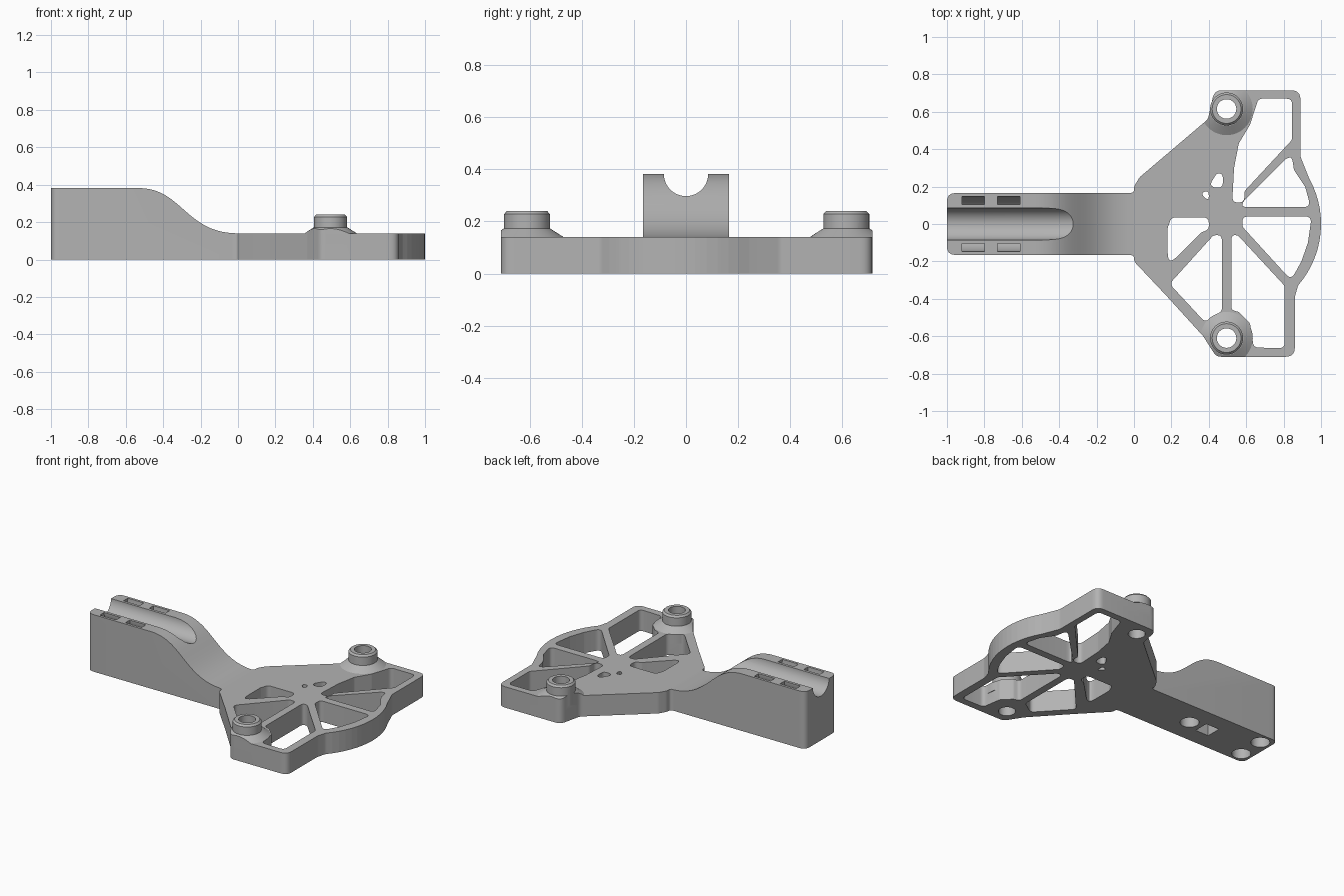
import bpy, bmesh, math
from mathutils import Vector

if "Cube" in bpy.data.objects:
    bpy.data.objects.remove(bpy.data.objects["Cube"])

grey = bpy.data.materials.new("matte_grey")
grey.use_nodes = True
grey.diffuse_color = (0.45, 0.45, 0.45, 1)
grey.node_tree.nodes["Principled BSDF"].inputs["Base Color"].default_value = grey.diffuse_color

H = 0.14          # plate thickness
TOP = 0.382       # height of the raised arm


def fillet(points, radius, steps=6):
    """Round every corner of a closed polygon."""
    pts, out = [Vector(p) for p in points], []
    for i, p in enumerate(pts):
        a, b = pts[i - 1] - p, pts[(i + 1) % len(pts)] - p
        turn = max(0.05, math.pi - a.angle(b))
        cut = radius * math.tan(min(turn, 2.4) / 2)
        s = p + a.normalized() * min(cut, a.length * 0.48)
        e = p + b.normalized() * min(cut, b.length * 0.48)
        for k in range(steps + 1):
            t = k / steps
            out.append(s * (1 - t) ** 2 + p * 2 * t * (1 - t) + e * t * t)
    return out


def prism(name, pts, axis, lo, hi):
    """Extrude a flat profile along an axis from lo to hi."""
    place = {"x": lambda p, d: (d, p[0], p[1]),
             "y": lambda p, d: (p[0], d, p[1]),
             "z": lambda p, d: (p[0], p[1], d)}[axis]
    bm = bmesh.new()
    face = bm.faces.new([bm.verts.new(place(p, lo)) for p in pts])
    ext = bmesh.ops.extrude_face_region(bm, geom=[face])
    shift = Vector(place((0, 0), hi - lo))
    bmesh.ops.translate(bm, verts=[v for v in ext["geom"] if isinstance(v, bmesh.types.BMVert)], vec=shift)
    bmesh.ops.recalc_face_normals(bm, faces=bm.faces)
    mesh = bpy.data.meshes.new(name)
    bm.to_mesh(mesh)
    bm.free()
    mesh.materials.append(grey)
    obj = bpy.data.objects.new(name, mesh)
    bpy.context.collection.objects.link(obj)
    return obj


def circle(x, y, r, n=40):
    return [(x + r * math.cos(2 * math.pi * i / n), y + r * math.sin(2 * math.pi * i / n)) for i in range(n)]


def arc(cx, cy, r, start, end, n=14):
    angles = [math.radians(start + (end - start) * i / n) for i in range(n + 1)]
    return [(cx + r * math.cos(a), cy + r * math.sin(a)) for a in angles]


def lathe(name, x, y, profile, n=48):
    """Closed solid of revolution from (radius, height) points."""
    bm = bmesh.new()
    rings = [[bm.verts.new((px, py, z)) for px, py in circle(x, y, r, n)] for r, z in profile]
    for a, b in zip(rings, rings[1:]):
        for i in range(n):
            j = (i + 1) % n
            bm.faces.new((a[i], a[j], b[j], b[i]))
    bm.faces.new(rings[0][::-1])
    bm.faces.new(rings[-1])
    mesh = bpy.data.meshes.new(name)
    bm.to_mesh(mesh)
    bm.free()
    mesh.materials.append(grey)
    obj = bpy.data.objects.new(name, mesh)
    bpy.context.collection.objects.link(obj)
    return obj


def combine(obj, others, operation):
    """Apply a boolean with each helper, then drop the helper."""
    for other in others:
        mod = obj.modifiers.new("cut", "BOOLEAN")
        mod.operation, mod.solver, mod.object = operation, "EXACT", other
        bpy.context.view_layer.update()
        graph = bpy.context.evaluated_depsgraph_get()
        mesh = bpy.data.meshes.new_from_object(obj.evaluated_get(graph))
        obj.modifiers.remove(mod)
        obj.data = mesh
        bpy.data.objects.remove(other)


def smooth(obj):
    bpy.ops.object.select_all(action="DESELECT")
    obj.select_set(True)
    bpy.context.view_layer.objects.active = obj
    bpy.ops.object.shade_smooth_by_angle(angle=math.radians(30))


# Plate outline: round nose on the right, two wings, narrow neck on the left
back = [(0.89, 0.36), (0.89, 0.715), (0.43, 0.715), (0.395, 0.56), (0.03, 0.25), (0, 0.2), (0, 0.165), (-0.06, 0.165)]
front = [(-0.06, -0.165), (0, -0.165), (0, -0.2), (0.17, -0.38), (0.37, -0.6), (0.44, -0.71),
         (0.86, -0.71), (0.86, -0.39)]
outline = fillet(arc(0.5, 0, 0.5, -41, 29) + back + front, 0.05)

# Arm with an S-shaped top
slope = []
for i in range(25):
    t = i / 24
    w = ((1 - t) ** 3, 3 * t * (1 - t) ** 2, 3 * t * t * (1 - t), t ** 3)
    slope.append((sum(a * b for a, b in zip(w, (-0.53, -0.3, -0.28, 0))),
                  TOP * (w[0] + w[1]) + H * (w[2] + w[3])))
arm = prism("arm", [(-1, 0), (-1, TOP)] + slope + [(0.06, H), (0.06, 0)], "y", -0.165, 0.165)
footprint = [(-1, -0.165), (0.2, -0.165), (0.2, 0.165), (-1, 0.165)]
combine(arm, [prism("footprint", fillet(footprint, 0.045), "z", -0.1, 0.5)], "INTERSECT")

# Groove along the arm, strap slots curving beneath it, and pockets underneath
cutters = [prism("groove", arc(0, TOP, 0.085, 180, 360, 32) + [(0.085, 0.6), (-0.085, 0.6)], "x", -1.1, 0.2)]
ring = [(-0.148, 0.45)] + arc(0, TOP, 0.148, 180, 360, 28) + [(0.148, 0.45), (0.103, 0.45)] \
    + arc(0, TOP, 0.103, 360, 180, 28) + [(-0.103, 0.45)]
cutters += [prism("strap_slot", ring, "x", x, x + 0.12) for x in (-0.92, -0.73)]
for x, y in ((-0.925, 0.09), (-0.925, -0.09), (-0.44, 0)):
    cutters.append(prism("pocket", circle(x, y, 0.058), "z", -0.1, 0.12))
cutters.append(prism("square_pocket", [(-0.63, -0.05), (-0.53, -0.05), (-0.53, 0.05), (-0.63, 0.05)], "z", -0.1, 0.1))
combine(arm, cutters, "DIFFERENCE")

# Openings between the spokes
openings = {
    "left": [(0.2, 0.035), (0.4, 0.035), (0.4, -0.03), (0.36, -0.045), (0.18, -0.225), (0.18, -0.02)],
    "front_left": [(0.47, -0.06), (0.425, -0.06), (0.19, -0.32), (0.38, -0.525), (0.47, -0.465)],
    "front_right": [(0.52, -0.06), (0.555, -0.06), (0.805, -0.33), (0.805, -0.665), (0.64, -0.66),
                    (0.62, -0.53), (0.56, -0.47), (0.52, -0.46)],
    "nose_front": [(0.58, 0.04), (0.95, 0.04), (0.93, -0.1), (0.895, -0.2), (0.84, -0.3), (0.58, -0.015)],
    "nose_back": [(0.575, 0.09), (0.945, 0.09), (0.915, 0.2), (0.855, 0.29), (0.845, 0.36), (0.815, 0.35), (0.585, 0.12)],
    "back_right": [(0.525, 0.115), (0.59, 0.115), (0.59, 0.175), (0.845, 0.45), (0.845, 0.67), (0.665, 0.67),
                   (0.62, 0.53), (0.56, 0.43), (0.535, 0.3)],
    "small_triangle": [(0.355, 0.165), (0.4, 0.18), (0.4, 0.12)],
    "small_oval": [(0.405, 0.21), (0.445, 0.275), (0.475, 0.265), (0.475, 0.195), (0.43, 0.195)],
}
plate = prism("plate", outline, "z", 0, H)
combine(plate, [prism(n, fillet(p, 0.03), "z", -0.1, 0.3) for n, p in openings.items()], "DIFFERENCE")

# Screw bosses: flared foot trimmed to the plate, chamfered collar, through hole
for x, y in ((0.495, 0.615), (0.495, -0.61)):
    foot = lathe("boss_foot", x, y, [(0.14, 0.08), (0.14, H), (0.09, 0.172), (0.08, 0.172)])
    combine(foot, [prism("trim", outline, "z", 0.02, 0.3)], "INTERSECT")
    collar = lathe("boss_collar", x, y, [(0.088, 0.1), (0.088, 0.228), (0.077, 0.24)])
    combine(plate, [foot, collar], "UNION")
    combine(plate, [prism("screw_hole", circle(x, y, 0.052), "z", -0.1, 0.4)], "DIFFERENCE")

# Join arm and plate into one solid
combine(plate, [arm], "UNION")
plate.name = "bracket_body"
smooth(plate)
